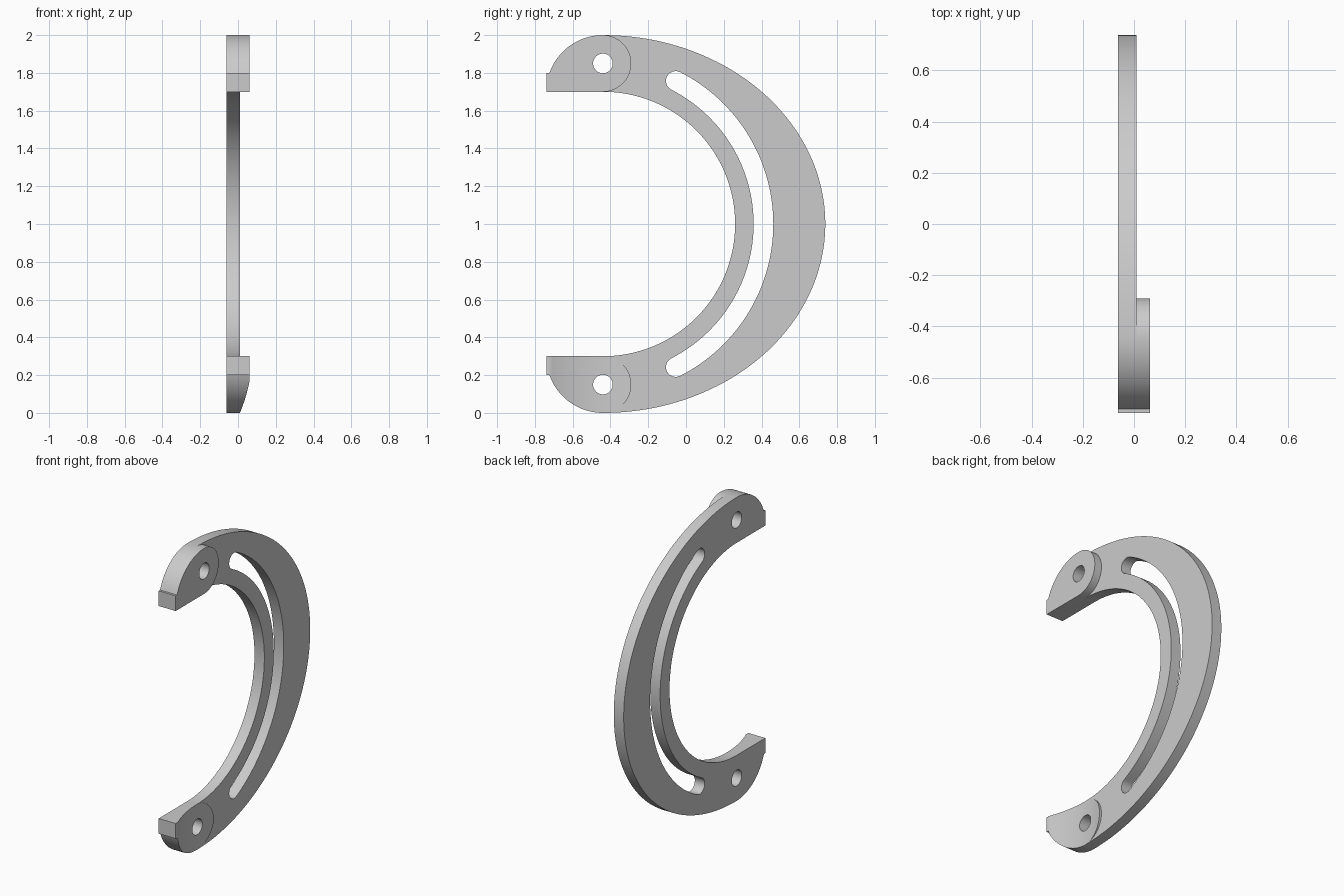
import bpy, bmesh
from math import cos, sin, radians, asin, degrees

cube = bpy.data.objects.get("Cube")
if cube:
    bpy.data.objects.remove(cube, do_unlink=True)

grey = bpy.data.materials.new("plain_grey")
grey.use_nodes = True
colour = (0.6, 0.6, 0.6, 1)
grey.diffuse_color = colour
grey.node_tree.nodes["Principled BSDF"].inputs["Base Color"].default_value = colour

PIVOT = -0.44                       # y of the bosses and of the arc centre
BACK, FACE, TOP = -0.062, 0.01, 0.062   # plate back, plate face, boss face
HOLE_Z = 1.85


def arc(cy, cz, ry, rz, start, end, steps):
    """Points on an elliptical arc in the y-z plane, angles in degrees."""
    angles = [radians(start + (end - start) * i / steps) for i in range(steps + 1)]
    return [(cy + ry * cos(a), cz + rz * sin(a)) for a in angles]


def flip(points):
    """Mirror about mid height, keeping the path running onwards."""
    return [(y, 2 - z) for y, z in reversed(points)]


def extrude(name, points, direction, place):
    """Extrude a closed outline into a solid."""
    bm = bmesh.new()
    face = bm.faces.new([bm.verts.new(place(p)) for p in points])
    moved = bmesh.ops.extrude_face_region(bm, geom=[face])["geom"]
    bmesh.ops.translate(bm, vec=direction,
                        verts=[v for v in moved if isinstance(v, bmesh.types.BMVert)])
    bmesh.ops.recalc_face_normals(bm, faces=bm.faces)
    mesh = bpy.data.meshes.new(name)
    bm.to_mesh(mesh)
    bm.free()
    mesh.materials.append(grey)
    obj = bpy.data.objects.new(name, mesh)
    bpy.context.collection.objects.link(obj)
    return obj


def slab(name, points, x0, x1):
    return extrude(name, points, (x1 - x0, 0, 0), lambda p: (x0, p[0], p[1]))


def activate(obj):
    bpy.ops.object.select_all(action='DESELECT')
    obj.select_set(True)
    bpy.context.view_layer.objects.active = obj


def cut(obj, cutter):
    cutter.hide_render = True
    mod = obj.modifiers.new("cut", 'BOOLEAN')
    mod.operation, mod.solver, mod.object = 'DIFFERENCE', 'EXACT', cutter
    activate(obj)
    bpy.ops.object.modifier_apply(modifier=mod.name)
    bpy.data.objects.remove(cutter, do_unlink=True)


def cut_hole(obj, z):
    cut(obj, slab("hole_cutter", arc(PIVOT, z, 0.052, 0.052, 0, 352.5, 47), -0.2, 0.2))


# Rounded end with its small square tab, shared by plate and bosses
tab_angle = 180 - degrees(asin(1 / 3))
end = [(-0.7375, 1.7), (-0.7375, 1.8)] + arc(PIVOT, 1.7, 0.3, 0.3, tab_angle, 90, 24)

# Crescent plate
outer = arc(PIVOT, 1, 1.1775, 1, 90, -90, 128)[1:-1]
inner = arc(PIVOT, 1, 0.7, 0.7, -90, 90, 96)
plate = slab("crescent_plate", end + outer + flip(end) + inner, BACK, FACE)

# Curved slot with round ends
SWEEP, MID, HALF = 63, 0.85, 0.052
ey, ez = MID * cos(radians(SWEEP)), MID * sin(radians(SWEEP))
slot = arc(PIVOT, 1, MID + HALF, MID + HALF, -SWEEP, SWEEP, 80)
slot += arc(PIVOT + ey, 1 + ez, HALF, HALF, SWEEP, SWEEP + 180, 16)[1:-1]
slot += arc(PIVOT, 1, MID - HALF, MID - HALF, SWEEP, -SWEEP, 80)
slot += arc(PIVOT + ey, 1 - ez, HALF, HALF, 180 - SWEEP, 360 - SWEEP, 16)[1:-1]
cut(plate, slab("slot_cutter", slot, -0.2, 0.2))
for z in (HOLE_Z, 2 - HOLE_Z):
    cut_hole(plate, z)

# Raised bosses at both ends
boss = end + arc(PIVOT, HOLE_Z, 0.15, 0.15, 90, -90, 32)[1:]
upper = slab("upper_boss", boss, FACE - 0.002, TOP)
lower = slab("lower_boss", flip(boss), FACE - 0.002, TOP)

# Concave scoop across the lower boss
dips = [-0.32 + 0.64 * i / 40 for i in range(41)]
scoop = [(FACE + 0.7 * d * d, PIVOT + d) for d in dips]
scoop += [(0.2, PIVOT + 0.32), (0.2, PIVOT - 0.32)]
cut(lower, extrude("scoop_cutter", scoop, (0, 0, 0.7), lambda p: (p[0], p[1], -0.2)))

cut_hole(upper, HOLE_Z)
cut_hole(lower, 2 - HOLE_Z)

for obj in (plate, upper, lower):
    activate(obj)
    bpy.ops.object.shade_smooth_by_angle(angle=radians(30))
